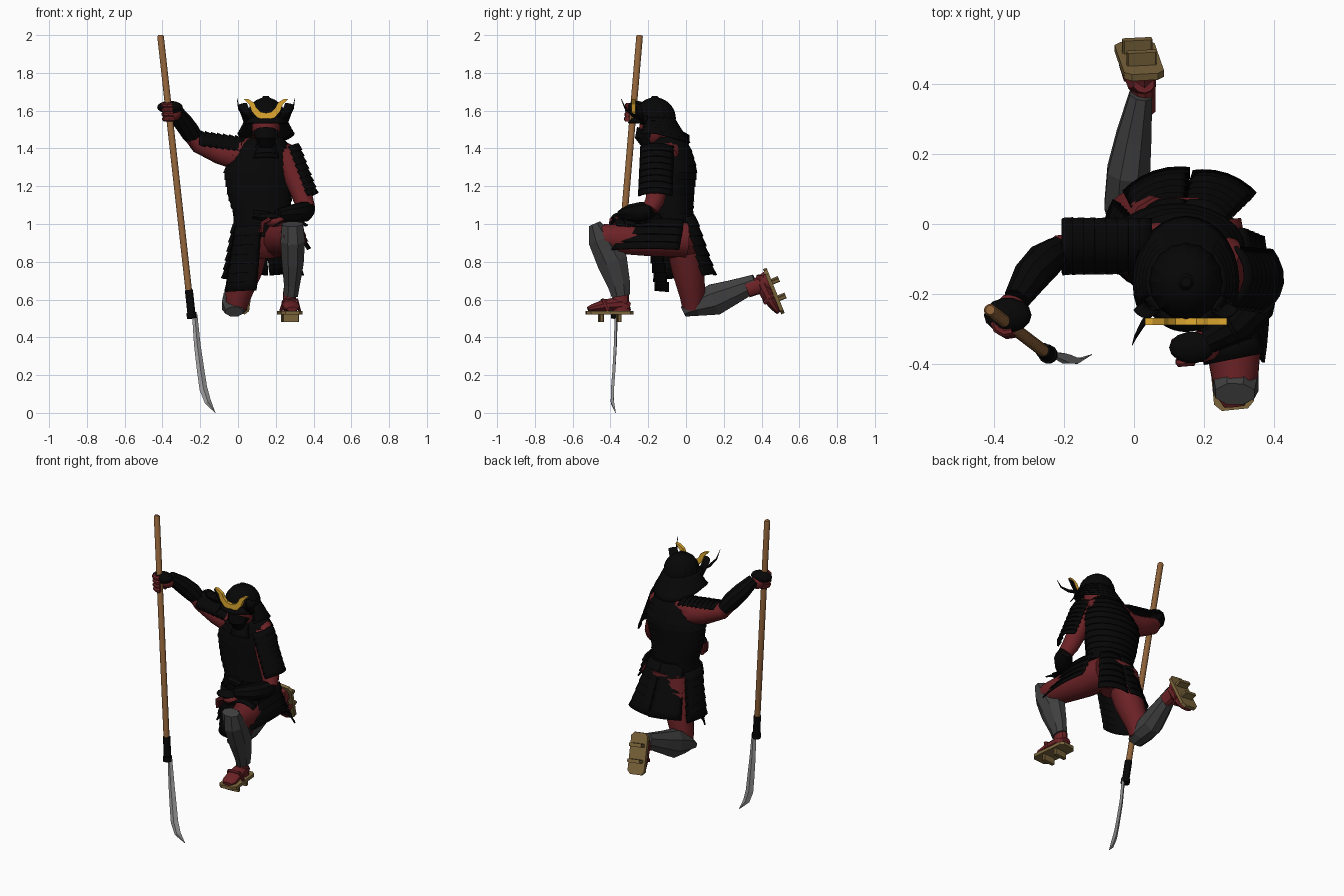
import bpy, bmesh, math
from mathutils import Vector as V, Matrix

if "Cube" in bpy.data.objects:
    bpy.data.objects.remove(bpy.data.objects["Cube"])


def mat(name, r, g, b):
    m = bpy.data.materials.new(name)
    m.diffuse_color = (r, g, b, 1)
    m.use_nodes = True
    m.node_tree.nodes["Principled BSDF"].inputs["Base Color"].default_value = m.diffuse_color
    return m


BLACK = mat("black_lacquer", .002, .002, .002)
RED = mat("red_cloth", .15, .016, .019)
GREY = mat("dark_grey", .05, .05, .05)
GOLD = mat("gold", .75, .4, .03)
WOOD = mat("wood", .27, .12, .04)
SOLE = mat("sandal_wood", .2, .13, .045)
STEEL = mat("steel", .35, .35, .36)


def loft(name, rings, m, closed=True, cap=True, angle=35, thick=0):
    """Skin a list of equal-length point rings."""
    n = len(rings[0])
    bm = bmesh.new()
    rows = [[bm.verts.new(p) for p in r] for r in rings]
    for a, b in zip(rows, rows[1:]):
        for j in range(n if closed else n - 1):
            k = (j + 1) % n
            bm.faces.new((a[j], a[k], b[k], b[j]))
    if cap and closed:
        bm.faces.new(rows[0][::-1])
        bm.faces.new(rows[-1])
    bmesh.ops.recalc_face_normals(bm, faces=bm.faces)
    me = bpy.data.meshes.new(name)
    bm.to_mesh(me)
    bm.free()
    ob = bpy.data.objects.new(name, me)
    bpy.context.collection.objects.link(ob)
    me.materials.append(m)
    if thick:
        s = ob.modifiers.new("thickness", 'SOLIDIFY')
        s.thickness, s.offset = thick, 0
    if angle:
        bpy.ops.object.select_all(action='DESELECT')
        bpy.context.view_layer.objects.active = ob
        ob.select_set(True)
        bpy.ops.object.shade_smooth_by_angle(angle=math.radians(angle))
    return ob


def tube(name, pts, m, n=12, ref=(1, 0, 0), angle=35, mw=None):
    """Elliptical sections (x, y, z, r along ref[, other r]) along a path."""
    c = [V(p[:3]) for p in pts]
    rings = []
    for i, p in enumerate(pts):
        t = (c[min(i + 1, len(c) - 1)] - c[max(i - 1, 0)]).normalized()
        a = V(ref)
        a = (a - t * a.dot(t)).normalized()
        b = t.cross(a)
        rings.append([c[i] + a * p[3] * math.cos(q) + b * p[-1] * math.sin(q)
                      for q in (math.tau * (j + .5) / n for j in range(n))])
    ob = loft(name, rings, m, angle=angle)
    if mw:
        ob.matrix_world = mw
    return ob


def ball(name, c, r, m):
    k = [math.pi * (i + .15) / 8.3 for i in range(9)]
    rings = [[(c[0] + r[0] * math.sin(p) * math.cos(math.tau * j / 14),
               c[1] + r[1] * math.sin(p) * math.sin(math.tau * j / 14),
               c[2] + r[2] * math.cos(p)) for j in range(14)] for p in k]
    return loft(name, rings, m)


def plate(name, A, B, side, out, w0, w1, bend, n, m=BLACK):
    """Curved armour panel of n overlapping lames running from A to B."""
    A, B, S, O = V(A), V(B), V(side).normalized(), V(out).normalized()
    rows = []
    for i in range(n):
        for t, off in ((i / n, 0), ((i + 1) / n, .008)):
            w = w0 + (w1 - w0) * t
            rows.append([A.lerp(B, t) + S * u * w / 2 + O * (off + bend * (.4 - u * u))
                         for u in (-1, -.75, -.4, 0, .4, .75, 1)])
    return loft(name, rows, m, closed=False, thick=.009)


def box(name, c, s, m, mw):
    x, y, z = (v / 2 for v in s)
    k = min(x, y) * .35
    o = [(x, y - k), (x - k, y), (k - x, y), (-x, y - k), (-x, k - y), (k - x, -y), (x - k, -y), (x, k - y)]
    ob = loft(name, [[(c[0] + a, c[1] + b, c[2] + h) for a, b in o] for h in (-z, z)], m, angle=0)
    ob.matrix_world = mw


# polearm: shaft, grip, collar, curved blade
tube("shaft", [(-.41, -.245, 2, .013), (-.41, -.246, 1.992, .018), (-.25, -.368, .55, .018)], WOOD)
tube("grip", [(-.26, -.36, .65, .022), (-.245, -.371, .51, .022)], BLACK)
tube("collar", [(-.247, -.37, .53, .027), (-.244, -.372, .5, .027)], BLACK)
blade = []
for z, xl, yl, xr, yr in ((.52, -.243, -.372, -.215, -.367), (.36, -.233, -.38, -.198, -.368),
                          (.22, -.217, -.39, -.177, -.374), (.12, -.203, -.398, -.164, -.38),
                          (.05, -.175, -.398, -.145, -.383), (.0, -.121, -.373, -.119, -.371)):
    h = .008 if z else .001
    mx, my, dz = (xl + xr) / 2, (yl + yr) / 2, (.02 if .01 < z < .2 else 0)
    blade.append([(xl, yl, z), (mx, my - h, z + dz / 2), (xr, yr, z + dz), (mx, my + h, z + dz / 2)])
loft("blade", blade, STEEL, angle=0)

# cuirass of stacked lames
prof = [(.148, -.09, 1.46, .085, .07), (.14, -.085, 1.41, .14, .11), (.12, -.07, 1.29, .198, .13),
        (.115, -.075, 1.15, .17, .118), (.13, -.075, 1.02, .145, .112), (.14, -.05, .93, .165, .125)]


def section(z, s):
    for a, b in zip(prof, prof[1:]):
        if z >= b[2] - 1e-6:
            break
    t = (a[2] - z) / (a[2] - b[2])
    cx, cy, _, rx, ry = (p + (q - p) * t for p, q in zip(a, b))
    return [(cx + rx * s * math.cos(q), cy + ry * s * math.sin(q), z)
            for q in (math.tau * j / 24 for j in range(24))]


rings = []
for i in range(14):
    z0, z1 = 1.46 - .53 * i / 14, 1.46 - .53 * (i + 1) / 14
    rings += [section(z0, .98), section(z1, 1.02)]
loft("cuirass", rings, BLACK)
tube("belt", [(.13, -.075, 1.05, .155, .122), (.132, -.075, 1.0, .158, .126)], BLACK, 24)
tube("belt_knot", [(.08, -.2, 1.05, .025), (.17, -.205, 1.04, .025)], BLACK, 8, (0, 0, 1))
tube("shoulders", [(-.03, -.075, 1.36, .07), (.08, -.07, 1.385, .08), (.2, -.075, 1.385, .075),
                   (.28, -.1, 1.36, .055)], RED, 14, (0, 0, 1))
tube("hips", [(.14, -.04, .97, .155, .12), (.14, -.03, .88, .15, .11), (.14, -.02, .83, .08, .07)], RED)

# head, mask, helmet
HX, HY = .148, -.165
tube("neck", [(HX, -.1, 1.42, .055), (HX, -.14, 1.52, .05)], RED)
ball("head", (HX, -.165, 1.51), (.075, .085, .1), RED)
tube("face_mask", [(HX, -.2, 1.485, .07, .066), (HX, -.215, 1.455, .06, .055),
                   (HX, -.2, 1.41, .035, .03)], BLACK, 10)
plate("throat_guard", (HX, -.19, 1.43), (HX, -.205, 1.35), (1, 0, 0), (0, -1, .2), .1, .13, .035, 3)


def arc(rx, ry, z, drop, a0, a1, n=18):
    """Ring section around the head; angle 0 is the back, lowered by drop there."""
    A = [math.radians(a0 + (a1 - a0) * j / n) for j in range(n + 1)]
    return [(HX + rx * math.sin(a), HY + ry * math.cos(a), z - drop * max(0, math.cos(a))) for a in A]


dome = []
for i in range(8):
    p = math.radians(4 + 86 * i / 7)
    dome.append([(HX + .106 * k * math.sin(p) * math.cos(a), HY + .112 * k * math.sin(p) * math.sin(a),
                  1.555 + .115 * math.cos(p))
                 for k, a in ((1 - .035 * (j % 2), math.tau * j / 32) for j in range(32))])
loft("helmet_bowl", dome, BLACK, angle=20)
tube("helmet_knob", [(HX, HY, 1.665, .025), (HX, HY, 1.677, .015)], BLACK)
neck = []
for i in range(5):
    r, z = .1 + .009 * i, 1.565 - .017 * i
    neck += [arc(r, r + .008 * i, z, .01 * i, -115, 115),
             arc(r + .014, r + .018 + .008 * i, z - .017, .01 * (i + 1), -115, 115)]
loft("neck_guard", neck, BLACK, closed=False, thick=.006)
loft("visor", [arc(.104, .108, 1.57, 0, 110, 250), arc(.125, .14, 1.535, 0, 110, 250)],
     BLACK, closed=False, thick=.008)
for s, side in ((-1, "right"), (1, "left")):
    plate(side + "_helmet_wing", (HX + s * .085, -.235, 1.53), (HX + s * .125, -.25, 1.635),
          (.9, s * .4, .2 * -s), (0, -1, .2), .055, .05, .01, 1)
    tube(side + "_horn", [(HX + s * .09, -.24, 1.56, .011), (HX + s * .12, -.28, 1.575, .009),
                          (HX + s * .143, -.32, 1.61, .005), (HX + s * .153, -.345, 1.665, .001)],
         BLACK, 8, (0, 0, 1))

# gold crest: swept along mirrored half outline
half = [(.0, 1.552, .0, 1.588), (.045, 1.562, .03, 1.594), (.075, 1.595, .05, 1.615),
        (.088, 1.632, .063, 1.642), (.117, 1.662, .095, 1.662)]
full = [(-a, b, -c, d) for a, b, c, d in half[:0:-1]] + half
loft("crest", [[(HX + a, y, b) for a, b, y in ((a, b, -.288), (c, d, -.288), (c, d, -.268), (a, b, -.268))]
               for a, b, c, d in full], GOLD, angle=0)

# shoulder guards
plate("right_shoulder_guard", (.05, -.07, 1.43), (-.205, -.07, 1.465), (0, 1, .3), (0, -.3, 1), .16, .165, .05, 8)
plate("left_shoulder_guard", (.3, -.155, 1.42), (.4, -.165, 1.155), (.12, 1, 0), (1, -.12, .4), .175, .18, .045, 8)

# arms
tube("right_upper_arm", [(.02, -.07, 1.35, .075), (-.1, -.075, 1.38, .063), (-.21, -.08, 1.425, .05),
                         (-.25, -.1, 1.47, .04)], RED, 12, (0, 0, 1))
tube("right_forearm_guard", [(-.215, -.075, 1.435, .042), (-.255, -.105, 1.49, .054), (-.295, -.15, 1.545, .052),
                             (-.335, -.215, 1.605, .038)], BLACK, 10, (0, 0, 1))
tube("left_upper_arm", [(.24, -.105, 1.38, .06), (.3, -.14, 1.25, .06), (.35, -.165, 1.12, .052),
                        (.365, -.19, 1.08, .045)], RED)
tube("left_forearm_guard", [(.37, -.18, 1.08, .042), (.35, -.23, 1.065, .054), (.3, -.285, 1.055, .052),
                            (.21, -.335, 1.045, .036)], BLACK, 10, (0, 0, 1))

# hands: gripping right, resting left
ball("right_glove", (-.36, -.26, 1.618), (.068, .05, .034), BLACK)
ball("right_palm", (-.345, -.235, 1.585), (.045, .04, .04), RED)
for i in range(4):
    z = 1.628 - .024 * i
    cx, cy = -.365 + .003 * i, -.277 - .002 * i
    tube(f"right_finger_{i}", [(cx + .033 * math.cos(a), cy + .033 * math.sin(a), z, .014)
                               for a in (math.radians(60 + 40 * k) for k in range(7))], RED, 8, (0, 0, 1))
    y = -.335 - .019 * i
    tube(f"left_finger_{i}", [(.17, y, 1.025, .013), (.13, y - .003, 1.005, .013),
                              (.115 + .004 * i, y, .955, .01)], RED, 8, (0, 1, 0))
ball("left_palm", (.19, -.35, 1.015), (.06, .045, .03), RED)
ball("left_glove", (.165, -.352, 1.035), (.065, .045, .025), BLACK)

# legs: left foot planted, right knee on the ground
tube("left_thigh", [(.21, .0, .92, .1), (.24, -.17, .925, .1), (.285, -.36, .92, .08), (.288, -.44, .935, .068),
                    (.288, -.49, .95, .05)], RED)
tube("left_shin_guard", [(.288, -.485, 1.0, .06, .035), (.29, -.45, .92, .07, .075), (.29, -.39, .8, .062, .088),
                         (.285, -.355, .68, .045, .065), (.28, -.345, .62, .04, .052)], GREY, 8, angle=0)
tube("right_thigh", [(.08, -.02, .95, .1), (.045, .01, .76, .088), (.0, .035, .62, .07), (-.01, .035, .55, .055)], RED)
tube("right_shin_guard", [(-.02, -.015, .535, .05, .03), (-.02, .05, .568, .07, .062), (-.015, .15, .6, .066, .09),
                          (0, .25, .64, .054, .07), (.02, .37, .69, .035, .048)], GREY, 8, angle=0)
for side, mw in (("left", Matrix.Translation((.275, -.405, .53)) @ Matrix.Rotation(.1, 4, 'Z')),
                 ("right", Matrix.Translation((.015, .465, .645)) @ Matrix.Rotation(math.radians(112), 4, 'X')
                  @ Matrix.Rotation(-.13, 4, 'Z'))):
    tube(side + "_ankle", [(0, .06, .01, .042, .055), (.003, .058, .06, .036, .045), (.005, .06, .13, .034, .042)],
         RED, 10, mw=mw)
    tube(side + "_foot", [(0, .105, .03, .03, .025), (0, .06, .045, .042, .04), (0, -.03, .038, .046, .032),
                          (0, -.09, .026, .046, .02), (0, -.115, .02, .03, .012)], RED, 10, mw=mw)
    tube(side + "_strap", [(-.05, -.01, .01, .012, .008), (-.035, -.035, .068, .012, .008),
                           (.035, -.035, .068, .012, .008), (.05, -.01, .01, .012, .008)], RED, 6, (0, 1, 0), mw=mw)
    box(side + "_sandal", (0, 0, 0), (.115, .25, .02), SOLE, mw)
    for i, y in enumerate((-.045, .05)):
        box(f"{side}_sandal_tooth_{i}", (0, y, -.028), (.085, .022, .042), SOLE, mw)

# skirt panels hanging from the waist
for name, A, B, side, out, w0, w1, bend, n in (
        ("back_right_panel", (.08, .03, 1.04), (.062, .132, .73), (1, .35, 0), (-.35, 1, .3), .14, .2, .025, 6),
        ("back_left_panel", (.2, .03, 1.04), (.26, .125, .73), (1, -.35, 0), (.35, 1, .3), .13, .19, .025, 6),
        ("right_front_panel", (.05, -.19, .99), (.01, -.135, .645), (1, -.4, .05), (-.4, -1, .0), .15, .18, .03, 7),
        ("right_side_panel", (-.015, -.06, 1.0), (-.07, -.02, .71), (.1, 1, 0), (-1, 0, .2), .15, .18, .02, 6),
        ("left_thigh_panel", (.23, -.14, 1.035), (.285, -.385, 1.005), (1, .2, 0), (0, 0, 1), .17, .17, .035, 5),
        ("left_side_panel", (.31, -.15, 1.025), (.37, -.215, .865), (0, 1, 0), (1, 0, .4), .28, .36, .015, 4)):
    plate(name, A, B, side, out, w0, w1, bend, n)
